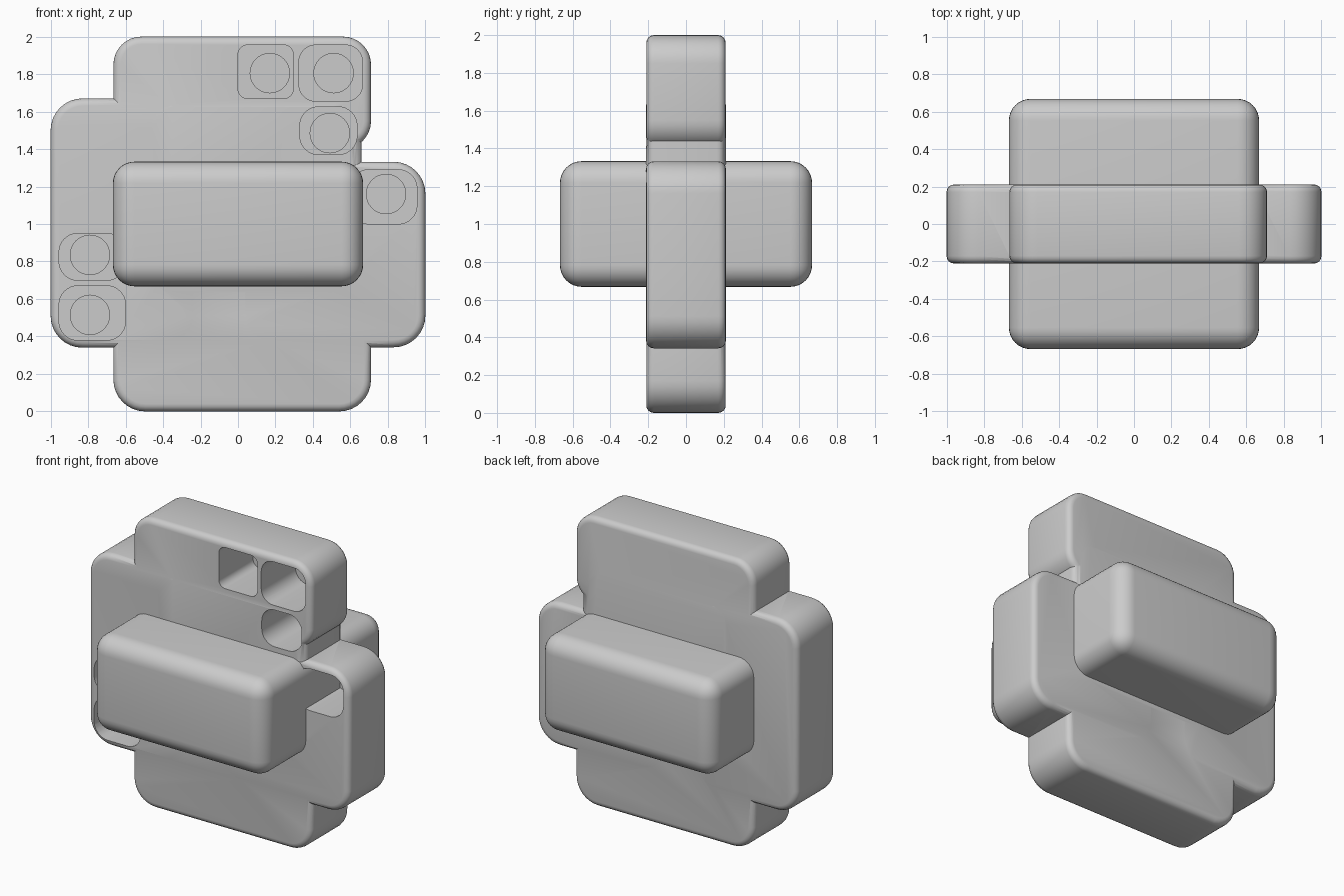
import bpy, bmesh
from math import cos, sin, pi

if "Cube" in bpy.data.objects:
    bpy.data.objects.remove(bpy.data.objects["Cube"])

HALF = 0.21   # half thickness of the flat blocks


def finish(bm, name):
    me = bpy.data.meshes.new(name)
    bm.to_mesh(me)
    bm.free()
    ob = bpy.data.objects.new(name, me)
    bpy.context.collection.objects.link(ob)
    return ob


def slab(name, x0, x1, z0, z1, r, y0=-HALF, y1=HALF, edge=0.0):
    """Rounded rectangle in the front plane, extruded along y, soft front and back rims."""
    bm = bmesh.new()
    n = 8

    def ring(inset, y):
        rr = max(r - inset, 0.005)
        vs = []
        for k, (cx, cz) in enumerate(((x1 - r, z1 - r), (x0 + r, z1 - r),
                                      (x0 + r, z0 + r), (x1 - r, z0 + r))):
            for i in range(n + 1):
                a = pi / 2 * (k + i / n)
                vs.append(bm.verts.new((cx + rr * cos(a), y, cz + rr * sin(a))))
        return vs

    steps = [(0.0, y0), (0.0, y1)]
    if edge:
        arc = [pi / 2 * i / 4 for i in range(5)]
        front = [(edge * (1 - sin(a)), y0 + edge * (1 - cos(a))) for a in arc]
        steps = front + [(i, y0 + y1 - y) for i, y in reversed(front)]
    rings = [ring(*s) for s in steps]
    for a, b in zip(rings, rings[1:]):
        for i in range(len(a)):
            j = (i + 1) % len(a)
            bm.faces.new((a[i], a[j], b[j], b[i]))
    bm.faces.new(rings[0])
    bm.faces.new(rings[-1])
    bmesh.ops.recalc_face_normals(bm, faces=bm.faces)
    return finish(bm, name)


def combine(target, other, op):
    m = target.modifiers.new(op, 'BOOLEAN')
    m.operation, m.object, m.solver = op, other, 'EXACT'
    bpy.context.view_layer.objects.active = target
    bpy.ops.object.modifier_apply(modifier=m.name)
    bpy.data.objects.remove(other)


def smooth(ob):
    bpy.ops.object.select_all(action='DESELECT')
    ob.select_set(True)
    bpy.context.view_layer.objects.active = ob
    bpy.ops.object.shade_smooth_by_angle(angle=0.6)


# upright body: middle column, wider top and bottom, side blocks
body = slab("upright_body", -0.66, 0.66, 0.05, 1.9, 0.1, -0.205, 0.205, 0.04)
for i, b in enumerate(((-0.665, 0.71, 1.40, 2.0, 0.15),
                       (-0.665, 0.71, 0.0, 0.80, 0.17),
                       (-1.0, -0.2, 0.34, 1.67, 0.17),
                       (0.0, 1.0, 0.342, 1.332, 0.17),
                       (-0.5, 0.64, 0.6, 1.665, 0.15))):
    combine(body, slab("block", *b, -HALF - i * 0.0004, HALF + i * 0.0004, 0.04), 'UNION')

# open compartments on the front: x0, x1, z0, z1, corner radius
pockets = ((0.0, 0.295, 1.67, 1.955, 0.05), (0.325, 0.665, 1.655, 1.955, 0.09),
           (0.33, 0.635, 1.37, 1.625, 0.10), (0.60, 0.955, 1.0, 1.29, 0.10),
           (-0.955, -0.60, 0.70, 0.95, 0.10), (-0.955, -0.60, 0.38, 0.67, 0.10))
for p in pockets:
    combine(body, slab("pocket_cutter", *p, -0.4, 0.165), 'DIFFERENCE')

# round dimples in the compartment floors
for x, z in ((0.17, 1.805), (0.51, 1.805), (0.49, 1.485),
             (0.79, 1.16), (-0.79, 0.835), (-0.79, 0.515)):
    combine(body, slab("dimple_cutter", x - 0.105, x + 0.105, z - 0.105, z + 0.105,
                       0.104, 0.1, 0.19), 'DIFFERENCE')
smooth(body)

# large rounded cross block running front to back
bm = bmesh.new()
bmesh.ops.create_cube(bm, size=1)
bmesh.ops.scale(bm, vec=(1.335, 1.335, 0.665), verts=bm.verts)
bmesh.ops.translate(bm, vec=(0, 0, 1), verts=bm.verts)
bmesh.ops.bevel(bm, geom=bm.edges[:], offset=0.115, segments=8, profile=0.5, affect='EDGES')
smooth(finish(bm, "cross_block"))
